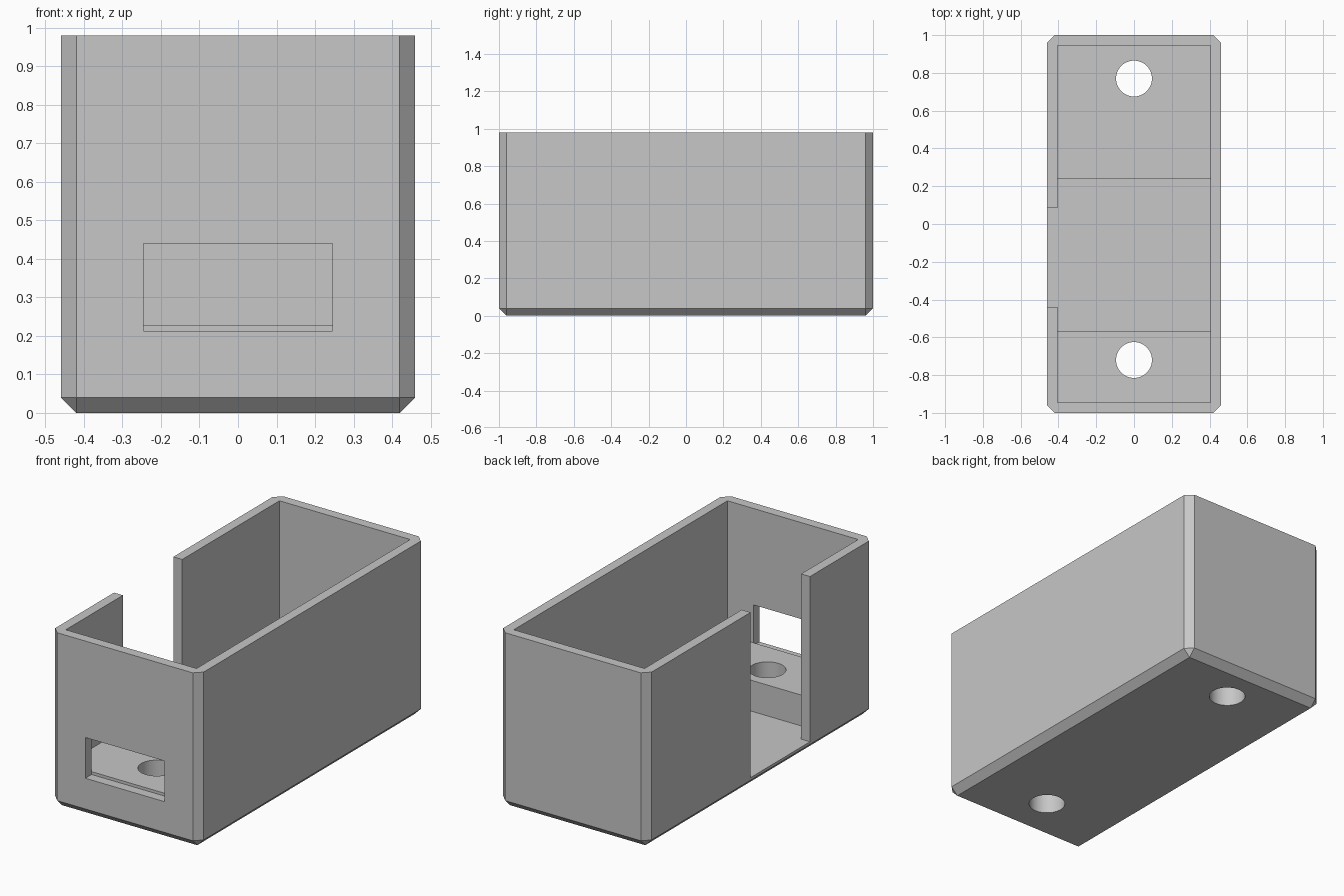
import bpy
import bmesh
from math import pi

if "Cube" in bpy.data.objects:
    bpy.data.objects.remove(bpy.data.objects["Cube"], do_unlink=True)

W, L, H = 0.46, 1.0, 0.98      # half width, half length, height
WALL = 0.055
CHAMFER = 0.04
IX, IY = W - WALL, L - WALL    # inner half sizes
FLOOR, LEDGE = 0.055, 0.228
TOP = 1.2                      # cutters rise above the rim

grey = bpy.data.materials.new("light grey")
grey.use_nodes = True
colour = (0.57, 0.57, 0.57, 1)
grey.diffuse_color = colour
grey.node_tree.nodes["Principled BSDF"].inputs["Base Color"].default_value = colour


def add_object(name, bm):
    bmesh.ops.recalc_face_normals(bm, faces=bm.faces)
    mesh = bpy.data.meshes.new(name)
    bm.to_mesh(mesh)
    bm.free()
    mesh.materials.append(grey)
    obj = bpy.data.objects.new(name, mesh)
    bpy.context.collection.objects.link(obj)
    return obj


def side_profile(name, x0, x1, points):
    """Extrude a (y, z) outline from x0 to x1."""
    bm = bmesh.new()
    face = bm.faces.new([bm.verts.new((x0, y, z)) for y, z in points])
    geom = bmesh.ops.extrude_face_region(bm, geom=[face])["geom"]
    moved = [g for g in geom if isinstance(g, bmesh.types.BMVert)]
    bmesh.ops.translate(bm, verts=moved, vec=(x1 - x0, 0, 0))
    return add_object(name, bm)


def rectangle(y0, y1, z0, z1):
    return [(y0, z0), (y1, z0), (y1, z1), (y0, z1)]


# Outer block, chamfered everywhere except the rim
bm = bmesh.new()
bmesh.ops.create_cube(bm, size=1)
for v in bm.verts:
    v.co = (v.co.x * 2 * W, v.co.y * 2 * L, (v.co.z + 0.5) * H)
edges = [e for e in bm.edges if min(v.co.z for v in e.verts) < H / 2]
bmesh.ops.bevel(bm, geom=edges, offset=CHAMFER, segments=1, affect='EDGES')
case = add_object("open_case", bm)

# Stepped interior: a ledge at each end and a lower floor between
cutters = [side_profile("cavity_cutter", -IX, IX, [
    (-IY, TOP), (-IY, LEDGE), (-0.57, LEDGE), (-0.57, FLOOR),
    (0.24, FLOOR), (0.24, LEDGE), (IY, LEDGE), (IY, TOP)])]

# Gap in one long wall, level with the floor
cutters.append(side_profile("side_gap_cutter", -0.6, 0, rectangle(-0.44, 0.085, FLOOR, TOP)))

# Window in the front wall, its sill just under the ledge
cutters.append(side_profile("front_slot_cutter", -0.245, 0.245, [
    (-1.1, 0.212), (-IY, 0.212), (-IY, LEDGE), (-0.8, 0.3), (-0.8, 0.44), (-1.1, 0.44)]))

# Screw holes through both ledges
for name, y in (("front_hole_cutter", -0.72), ("back_hole_cutter", 0.77)):
    bm = bmesh.new()
    bmesh.ops.create_cone(bm, cap_ends=True, segments=48, radius1=0.095, radius2=0.095, depth=0.6)
    bmesh.ops.translate(bm, verts=bm.verts, vec=(0, y, 0.1))
    cutters.append(add_object(name, bm))

bpy.context.view_layer.objects.active = case
for cutter in cutters:
    mod = case.modifiers.new(cutter.name, 'BOOLEAN')
    mod.operation = 'DIFFERENCE'
    mod.solver = 'EXACT'
    mod.object = cutter
    bpy.ops.object.modifier_apply(modifier=mod.name)
for cutter in cutters:
    bpy.data.objects.remove(cutter, do_unlink=True)

# Smooth only the round hole walls
bpy.ops.object.select_all(action='DESELECT')
case.select_set(True)
bpy.ops.object.shade_smooth_by_angle(angle=pi / 9)
